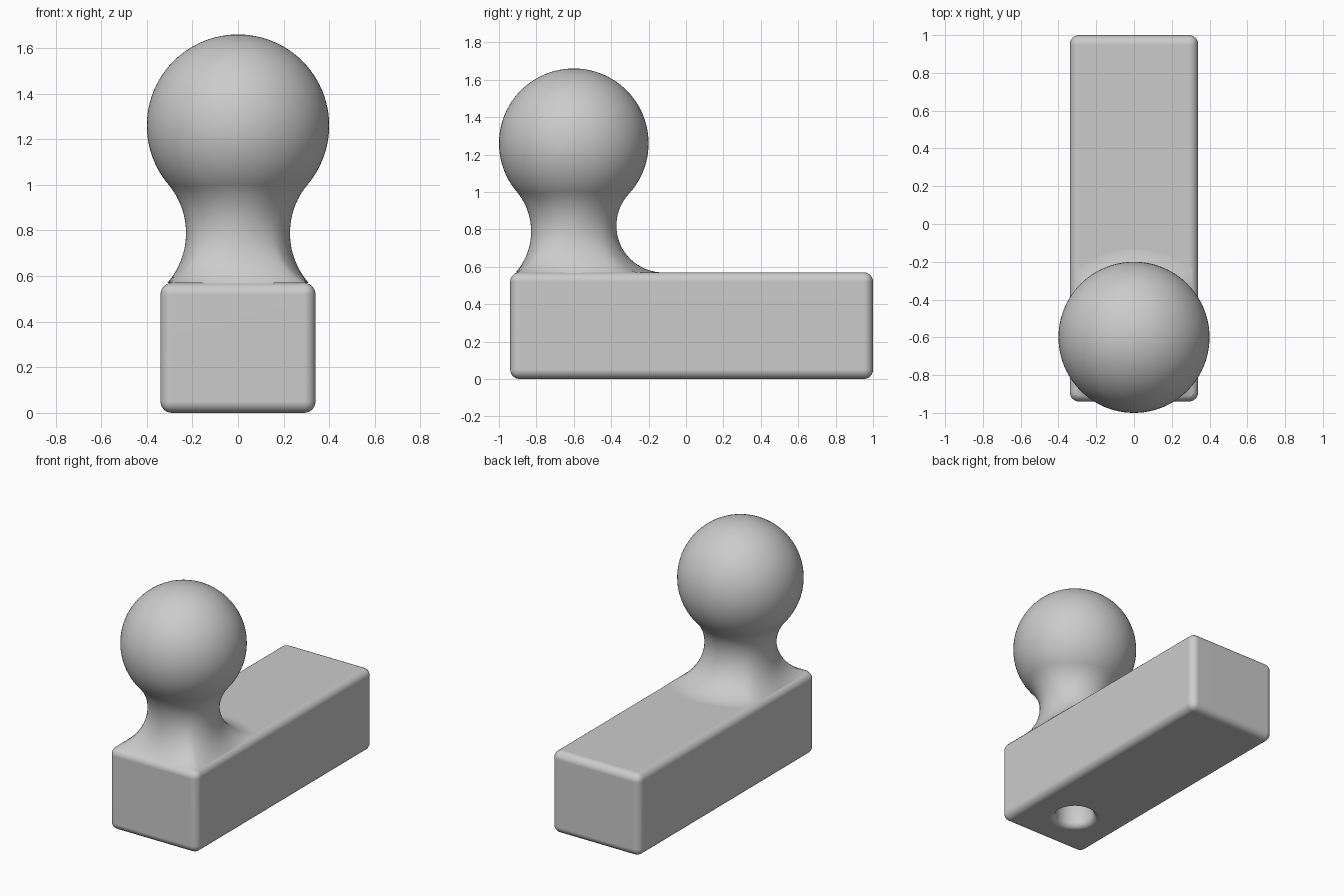
import bpy, bmesh
from math import sqrt, sin, cos, pi, atan2

default = bpy.data.objects.get("Cube")
if default:
    bpy.data.objects.remove(default, do_unlink=True)

# Single plain grey material
grey = bpy.data.materials.new("light grey")
grey.use_nodes = True
colour = (0.6, 0.6, 0.6, 1)
grey.diffuse_color = colour
grey.node_tree.nodes["Principled BSDF"].inputs["Base Color"].default_value = colour

POST_Y = -0.6            # axis shared by ball, neck and hole
BALL_R, BALL_Z = 0.4, 1.26
WAIST_R = 0.228
TOP = 0.57               # top of the block
SEGMENTS = 96


def add_object(name, bm):
    bmesh.ops.recalc_face_normals(bm, faces=bm.faces[:])
    for face in bm.faces:
        face.smooth = True
    mesh = bpy.data.meshes.new(name)
    bm.to_mesh(mesh)
    bm.free()
    mesh.materials.append(grey)
    obj = bpy.data.objects.new(name, mesh)
    bpy.context.collection.objects.link(obj)
    return obj


def bridge(bm, rings):
    for low, high in zip(rings, rings[1:]):
        for i in range(SEGMENTS):
            j = (i + 1) % SEGMENTS
            bm.faces.new((low[i], low[j], high[j], high[i]))


def ring(bm, radius, z):
    return [bm.verts.new((radius * cos(2 * pi * i / SEGMENTS),
                          POST_Y + radius * sin(2 * pi * i / SEGMENTS), z))
            for i in range(SEGMENTS)]


# Rounded block
bm = bmesh.new()
bmesh.ops.create_cube(bm, size=1)
for v in bm.verts:
    v.co.x *= 0.68
    v.co.y = v.co.y * 1.94 + 0.03
    v.co.z = (v.co.z + 0.5) * TOP
bmesh.ops.bevel(bm, geom=bm.edges[:], offset=0.05, segments=6,
                profile=0.5, affect='EDGES')
block = add_object("block", bm)

# Hole with a rounded mouth, cut from below
HOLE_R, MOUTH = 0.125, 0.04
bm = bmesh.new()
steps = [i * pi / 16 for i in range(9)]
rings = [ring(bm, HOLE_R + MOUTH, -0.1)]
rings += [ring(bm, HOLE_R + MOUTH * (1 - sin(a)), MOUTH * (1 - cos(a))) for a in steps]
rings.append(ring(bm, HOLE_R, 0.5))
bridge(bm, rings)
bm.faces.new(rings[0])
bm.faces.new(rings[-1])
cutter = add_object("hole_cutter", bm)
cutter.hide_render = True
cutter.hide_set(True)
cut = block.modifiers.new("hole", 'BOOLEAN')
cut.operation = 'DIFFERENCE'
cut.solver = 'EXACT'
cut.object = cutter
block.modifiers.new("flat_shading_on_faces", 'WEIGHTED_NORMAL')

# Ball
bm = bmesh.new()
bmesh.ops.create_uvsphere(bm, u_segments=SEGMENTS, v_segments=48, radius=BALL_R)
ball = add_object("ball", bm)
ball.location = (0, POST_Y, BALL_Z)


# Neck: arcs tangent to the ball, spreading to the block edges
def arc_centre(fillet):
    drop = sqrt((BALL_R + fillet) ** 2 - (WAIST_R + fillet) ** 2)
    return WAIST_R + fillet, BALL_Z - drop


def foot_radius(fillet):
    cx, cz = arc_centre(fillet)
    return cx - sqrt(max(0, fillet ** 2 - (cz - TOP) ** 2))


def fillet_for(reach):
    low, high = 0.25, 0.6
    for _ in range(40):
        mid = (low + high) / 2
        if foot_radius(mid) > reach:
            low = mid
        else:
            high = mid
    return low


EDGE, REACH, ROWS = 0.31, 0.478, 28
bm = bmesh.new()
columns = []
for i in range(SEGMENTS):
    a = 2 * pi * i / SEGMENTS
    c, s = cos(a), sin(a)
    reach = min(REACH, EDGE / max(abs(c), -s, 0.01))
    fillet = fillet_for(reach)
    cx, cz = arc_centre(fillet)
    start = atan2(BALL_Z - cz, -cx)
    end = atan2(TOP - 0.004 - cz, reach - cx) % (2 * pi)
    column = []
    for k in range(ROWS + 1):
        t = start + (end - start) * k / ROWS
        r = cx + fillet * cos(t)
        column.append(bm.verts.new((r * c, POST_Y + r * s, cz + fillet * sin(t))))
    columns.append(column)
bridge(bm, list(zip(*columns)))
neck = add_object("neck", bm)
